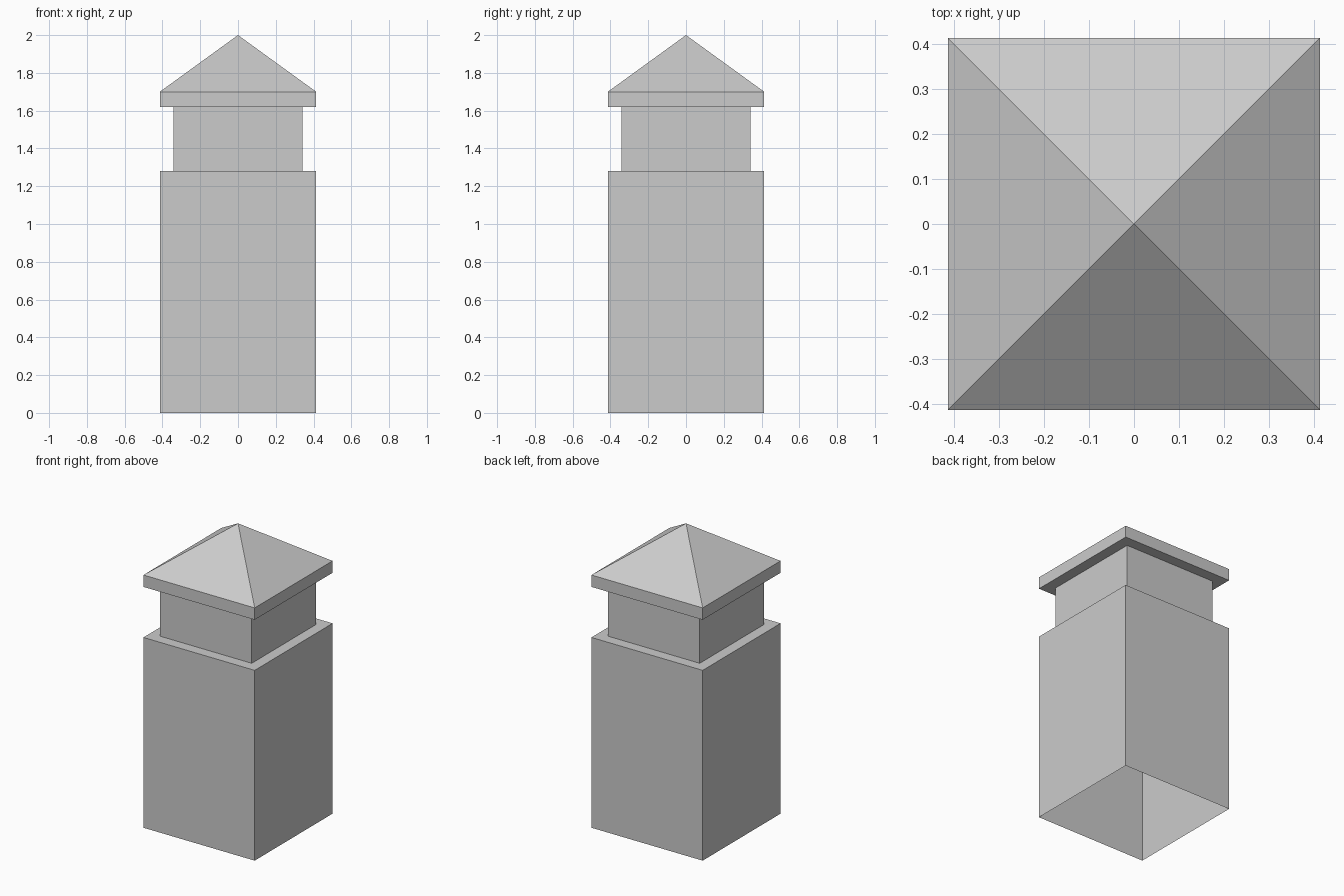
import bpy, bmesh

if "Cube" in bpy.data.objects:
    bpy.data.objects.remove(bpy.data.objects["Cube"])


def square_shell(name, profile, apex=None):
    """Sweep (half width, height) points round a square; open ends, optional peak."""
    bm = bmesh.new()
    corners = [(-1, -1), (1, -1), (1, 1), (-1, 1)]
    rings = [[bm.verts.new((sx * r, sy * r, z)) for sx, sy in corners]
             for r, z in profile]
    for low, high in zip(rings, rings[1:]):
        for i in range(4):
            j = (i + 1) % 4
            bm.faces.new((low[i], low[j], high[j], high[i]))
    if apex is not None:
        tip = bm.verts.new((0, 0, apex))
        for i in range(4):
            bm.faces.new((rings[-1][i], rings[-1][(i + 1) % 4], tip))
    mesh = bpy.data.meshes.new(name)
    bm.to_mesh(mesh)
    bm.free()
    obj = bpy.data.objects.new(name, mesh)
    bpy.context.collection.objects.link(obj)
    return obj


WIDE, NARROW = 0.414, 0.341

# Tall hollow shaft, open at the bottom, with a ledge on top
square_shell("shaft", [(WIDE, 0), (WIDE, 1.28), (NARROW, 1.28)])

# Recessed neck
square_shell("neck", [(NARROW, 1.28), (NARROW, 1.62)])

# Overhanging pyramid cap with a soffit and a thin rim
square_shell("cap", [(NARROW, 1.62), (WIDE, 1.62), (WIDE, 1.70)], apex=2.0)
